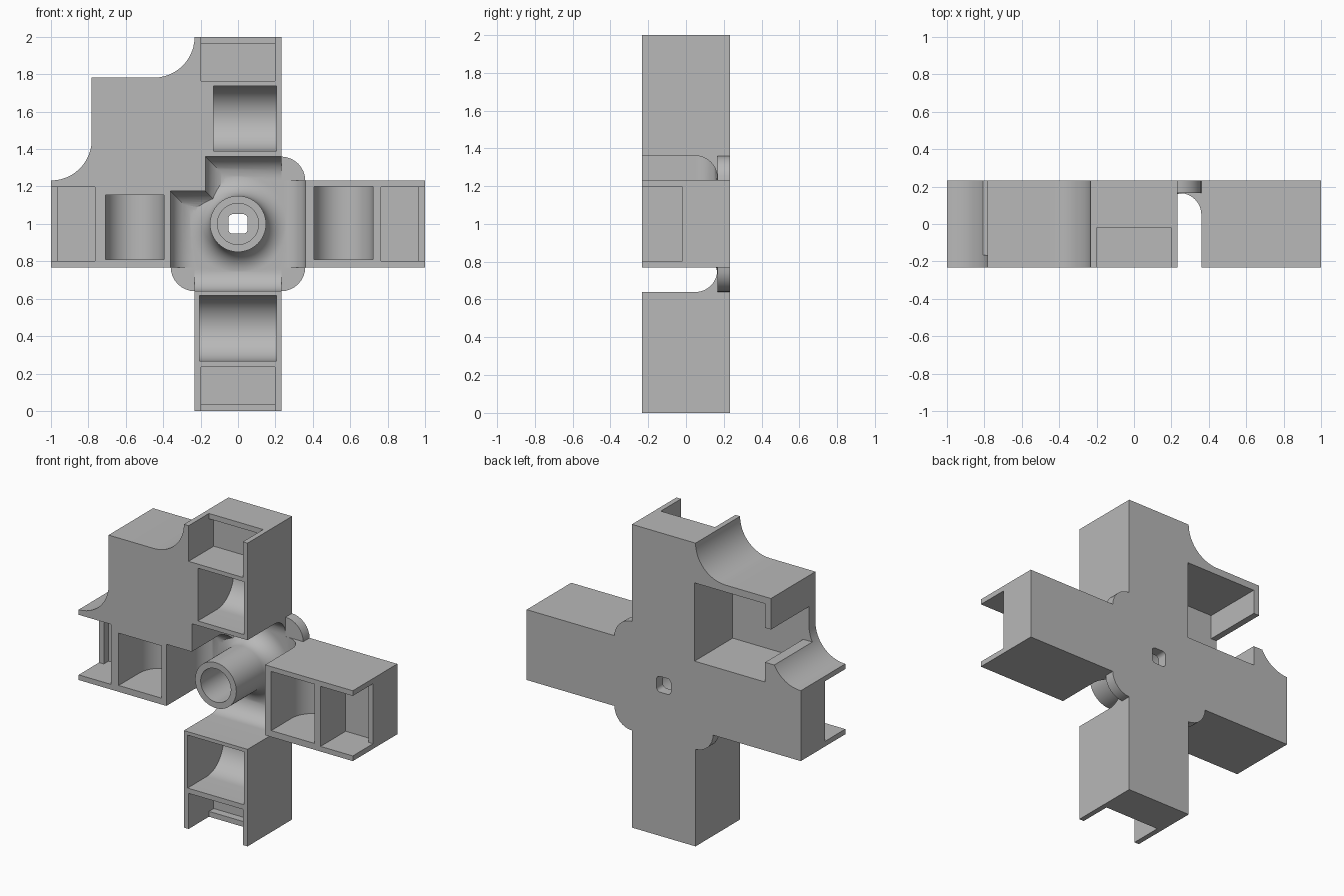
import bpy, bmesh
from math import sin, cos, pi, radians
from mathutils import Matrix, Vector

if "Cube" in bpy.data.objects:
    bpy.data.objects.remove(bpy.data.objects["Cube"], do_unlink=True)

W = 0.232          # half width and half depth of an arm
FLOOR = 0.165      # front of the thin back wall
FILLET = 0.115     # radius of the coves in the hub
OUT = 0.3          # overshoot for cutters

grey = bpy.data.materials.new("plain_grey")
grey.use_nodes = True
grey.diffuse_color = (0.48, 0.48, 0.48, 1)
grey.node_tree.nodes["Principled BSDF"].inputs["Base Color"].default_value = (0.48, 0.48, 0.48, 1)


def arc(cx, cz, r, start, end, steps=12):
    angles = [radians(start + (end - start) * i / steps) for i in range(steps + 1)]
    return [(cx + r * cos(a), cz + r * sin(a)) for a in angles]


def circle(r, steps=64):
    return arc(0, 0, r, 0, 360, steps)[:-1]


def rounded_square(half, r):
    c = half - r
    corners = [(c, c, 0), (-c, c, 90), (-c, -c, 180), (c, -c, 270)]
    return [p for x, z, a in corners for p in arc(x, z, r, a, a + 90, 8)]


def loft(name, rings, turn=Matrix()):
    """Closed solid through equal rings, placed around the hub centre."""
    bm = bmesh.new()
    move = Matrix.Translation((0, 0, 1)) @ turn
    loops = [[bm.verts.new(move @ Vector(p)) for p in ring] for ring in rings]
    n = len(loops[0])
    for a, b in zip(loops, loops[1:]):
        for i in range(n):
            j = (i + 1) % n
            bm.faces.new((a[i], a[j], b[j], b[i]))
    bm.faces.new(loops[0])
    bm.faces.new(loops[-1])
    bmesh.ops.recalc_face_normals(bm, faces=bm.faces)
    mesh = bpy.data.meshes.new(name)
    bm.to_mesh(mesh)
    bm.free()
    mesh.materials.append(grey)
    obj = bpy.data.objects.new(name, mesh)
    bpy.context.collection.objects.link(obj)
    return obj


def layers(name, levels):
    """Solid through (outline in x and z, depth y) pairs."""
    return loft(name, [[(x, y, z) for x, z in outline] for outline, y in levels])


def slab(name, outline, front, back):
    return layers(name, [(outline, front), (outline, back)])


def across_arm(name, profile, low, high, turn):
    """Profile along arm and depth, extruded across the arm."""
    return loft(name, [[(u, y, v) for u, y in profile] for v in (low, high)], turn)


def combine(target, other, operation):
    mod = target.modifiers.new(other.name, "BOOLEAN")
    mod.operation = operation
    mod.solver = "EXACT"
    mod.object = other
    bpy.ops.object.select_all(action="DESELECT")
    bpy.context.view_layer.objects.active = target
    target.select_set(True)
    bpy.ops.object.modifier_apply(modifier=mod.name)
    bpy.data.objects.remove(other, do_unlink=True)


# Cross with the corner block and its two concave shoulders
outline = [(W, -1), (W, -W), (1, -W), (1, W), (W, W), (W, 1)]
outline += arc(-0.45, 1, 0.45 - W, 0, -90)
outline += [(-1.232 + 0.45, 1.232 - 0.45)]
outline += arc(-1, 0.45, 0.45 - W, 0, -90)
outline += [(-1, -W), (-W, -W), (-W, -1)]
body = slab("connector_body", outline, -W, W)

# Rounded plate behind the hub
combine(body, slab("hub_plate", rounded_square(0.36, 0.13), FLOOR + 0.001, W), "UNION")


# Hub hollow with coved edges, stepping around the corner block
def hollow(d):
    a, b = 0.36 - d, 0.175 - d
    return [(-a, -a), (a, -a), (a, a), (-b, a), (-b, b), (-a, b)]


cove = [(hollow(0), -OUT)]
for i in range(13):
    t = i / 12 * pi / 2
    cove.append((hollow(FILLET * (1 - cos(t))), FLOOR - FILLET * (1 - sin(t))))
combine(body, layers("hub_hollow", cove), "DIFFERENCE")

# Centre tube flaring into the back wall
flare = [(circle(0.15), -W)]
for i in range(13):
    t = i / 12 * pi / 2
    flare.append((circle(0.15 + FILLET * (1 - cos(t))), FLOOR - FILLET * (1 - sin(t))))
flare.append((circle(0.15 + FILLET), 0.2))
combine(body, layers("centre_tube", flare), "UNION")
combine(body, slab("tube_bore", circle(0.11), -OUT, FLOOR), "DIFFERENCE")
combine(body, slab("shaft_hole", rounded_square(0.052, 0.025), 0.1, OUT), "DIFFERENCE")

# Back pocket of the corner block, with its side opening
pocket = [(-0.74, 0.22), (-0.225, 0.22), (-0.225, 0.736), (-0.74, 0.736),
          (-0.74, 0.577), (-1.1, 0.577), (-1.1, 0.35), (-0.74, 0.35)]
combine(body, slab("block_pocket", pocket, -FLOOR, OUT), "DIFFERENCE")

# Round-bottomed scoop and open end pocket in each arm: right, top, left, bottom
scoops = [(0.405, 0.722, -0.19, 0.2), (0.39, 0.738, -0.205, 0.13),
          (0.395, 0.708, -0.155, 0.19), (0.383, 0.732, -0.205, 0.205)]
end_profile = [(0.765, -OUT), (1.1, -OUT), (1.1, -0.02),
               (0.965, -0.02), (0.965, 0.03), (0.765, 0.03)]
for k, (u0, u1, v0, v1) in enumerate(scoops):
    turn = Matrix.Rotation(-k * pi / 2, 4, "Y")
    r = (u1 - u0) / 2
    trough = [(u0, -OUT), (u1, -OUT)] + arc(u0 + r, 0.14 - r, r, 0, 180, 24)
    combine(body, across_arm("arm_scoop", trough, v0, v1, turn), "DIFFERENCE")
    combine(body, across_arm("end_pocket", end_profile, -0.198, 0.198, turn), "DIFFERENCE")

# Smooth curves, crisp edges
bpy.ops.object.select_all(action="DESELECT")
body.select_set(True)
bpy.context.view_layer.objects.active = body
bpy.ops.object.shade_smooth_by_angle(angle=radians(30))
